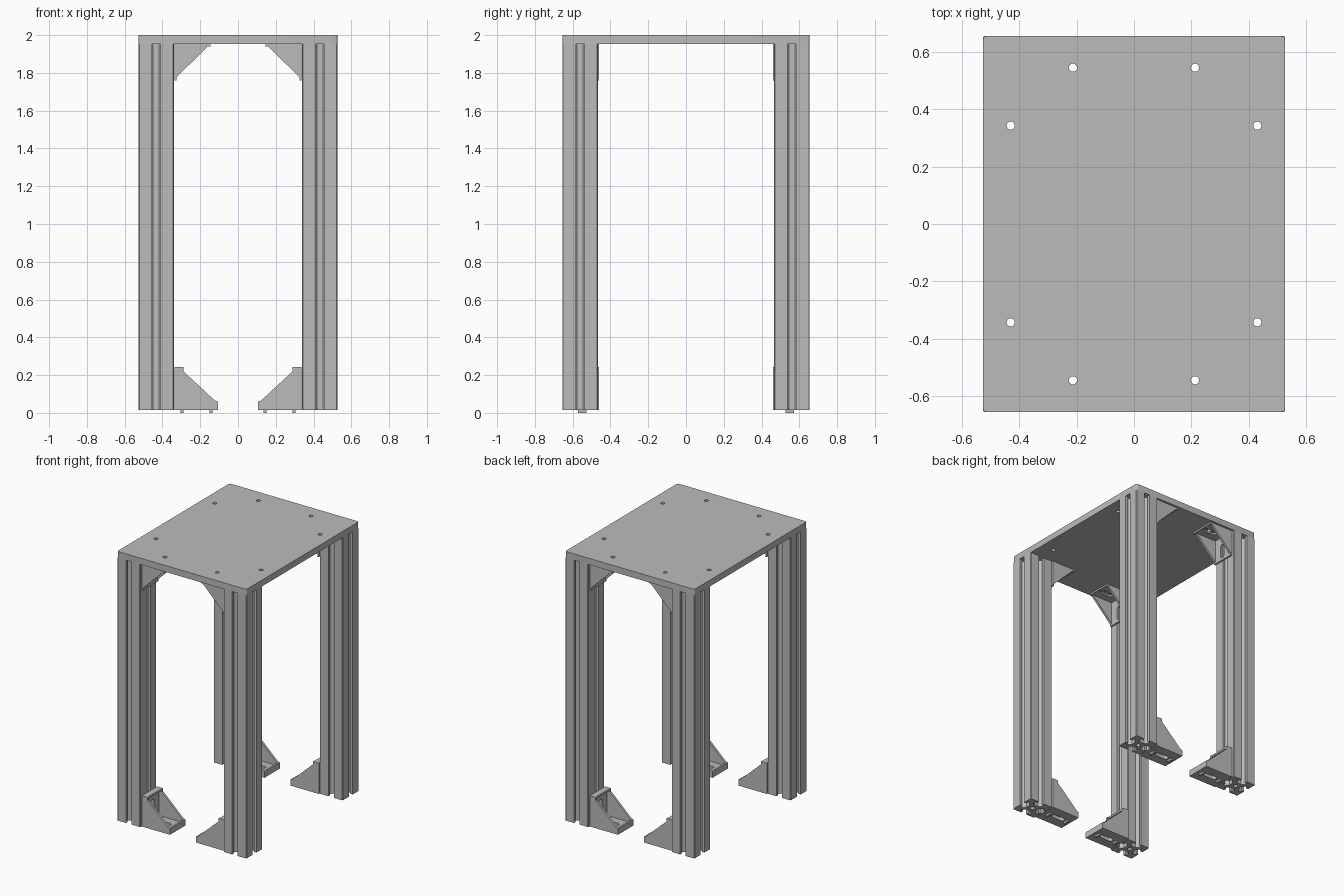
import bpy, bmesh, math
from mathutils import Matrix, Vector

if "Cube" in bpy.data.objects:
    bpy.data.objects.remove(bpy.data.objects["Cube"], do_unlink=True)

grey = bpy.data.materials.new("light grey metal")
grey.use_nodes = True
grey.diffuse_color = (0.5, 0.5, 0.5, 1)
grey.node_tree.nodes["Principled BSDF"].inputs["Base Color"].default_value = (0.5, 0.5, 0.5, 1)


def circle(x, y, r, n=24):
    return [(x + r * math.cos(math.tau * i / n), y + r * math.sin(math.tau * i / n)) for i in range(n)]


def rect(x0, x1, y0, y1):
    return [(x0, y0), (x1, y0), (x1, y1), (x0, y1)]


def rounded_rect(x, y, r, n=5):
    pts = []
    for q, (sx, sy) in enumerate([(1, 1), (-1, 1), (-1, -1), (1, -1)]):
        for i in range(n + 1):
            a = (q + i / n) * math.pi / 2
            pts.append((sx * (x - r) + r * math.cos(a), sy * (y - r) + r * math.sin(a)))
    return pts


def long_slot(x, y, length, r, n=8):
    """Outline of a slot with round ends, running along the first axis."""
    pts = []
    for side in (1, -1):
        for i in range(n + 1):
            a = math.pi * i / n - side * math.pi / 2
            pts.append((x + side * length / 2 + r * math.cos(a), y + r * math.sin(a)))
    return pts


def solid(bm, outlines, lo, hi, axes="xyz"):
    """Extrude outlines (inner ones become holes) from lo to hi; axes maps the result."""
    curve = bpy.data.curves.new("outline", 'CURVE')
    curve.dimensions, curve.fill_mode = '2D', 'BOTH'
    curve.extrude = (hi - lo) / 2
    for pts in outlines:
        sp = curve.splines.new('POLY')
        sp.points.add(len(pts) - 1)
        for p, (a, b) in zip(sp.points, pts):
            p.co = (a, b, 0, 1)
        sp.use_cyclic_u = True
    ob = bpy.data.objects.new("outline", curve)
    bpy.context.collection.objects.link(ob)
    dg = bpy.context.evaluated_depsgraph_get()
    me = bpy.data.meshes.new_from_object(ob.evaluated_get(dg))
    for v in me.vertices:
        c = (v.co.x, v.co.y, v.co.z + (lo + hi) / 2)
        v.co = Vector([c[axes.index(k)] for k in "xyz"])
    part = bmesh.new()
    part.from_mesh(me)
    bmesh.ops.remove_doubles(part, verts=part.verts, dist=1e-5)
    part.to_mesh(me)
    part.free()
    bm.from_mesh(me)
    bpy.data.meshes.remove(me)
    bpy.data.objects.remove(ob)
    bpy.data.curves.remove(curve)


def finish(bm, name, loc=(0, 0, 0), scale=(1, 1, 1)):
    bm.transform(Matrix.Translation(loc) @ Matrix.Diagonal((*scale, 1)))
    bmesh.ops.recalc_face_normals(bm, faces=bm.faces)
    me = bpy.data.meshes.new(name)
    bm.to_mesh(me)
    bm.free()
    for p in me.polygons:
        p.material_index = 0
    me.materials.clear()
    me.materials.append(grey)
    ob = bpy.data.objects.new(name, me)
    bpy.context.collection.objects.link(ob)
    bpy.ops.object.select_all(action='DESELECT')
    ob.select_set(True)
    bpy.context.view_layer.objects.active = ob
    bpy.ops.object.shade_smooth_by_angle(angle=math.radians(25))


# top plate with drilled holes
bm = bmesh.new()
holes = [circle(sx * x, sy * y, 0.014) for x, y in ((0.213, 0.545), (0.43, 0.343))
         for sx in (1, -1) for sy in (1, -1)]
solid(bm, [rounded_rect(0.527, 0.655, 0.014)] + holes, 1.953, 2)
finish(bm, "top_plate")

# slotted leg section: one corner, turned four times
half = [(0.04, 0.016), (0.062, 0.042), (0.074, 0.042), (0.074, 0.0225), (0.094, 0.0225), (0.094, 0.089)]
corner = half + [(b, a) for a, b in reversed(half)]
section = []
for turn in range(4):
    section += corner
    corner = [(-b, a) for a, b in corner]

# bracket side webs, measured from the leg face and from the flange face
foot_web = [(0, 0), (0.23, 0), (0.23, 0.045), (0.215, 0.05), (0.048, 0.205), (0.048, 0.227), (0, 0.227)]
top_web = [(0, 0), (0.192, 0), (0.192, 0.014), (0.176, 0.014), (0.012, 0.176), (0.012, 0.192), (0, 0.192)]


def bracket(name, web, thick, lip, nubs, sx, sy, z, up):
    bm = bmesh.new()
    long, tall, w = web[1][0], web[-1][1], 0.09
    for y0 in (-w, w - 0.016):
        solid(bm, [web], y0, y0 + 0.016, "xzy")
    inner = w - 0.016
    # flange and upright, each with a long slot
    solid(bm, [rect(0, long, -inner, inner), long_slot(0.122, 0, 0.07, 0.018)], 0, thick)
    solid(bm, [[(b, a) for a, b in rect(-inner, inner, thick, tall)],
               long_slot(0.122, 0, 0.07, 0.018)], 0, thick, "zyx")
    if lip:
        solid(bm, [rect(long - 0.014, long, -inner, inner)], thick, lip)
        solid(bm, [rect(thick, lip, -inner, inner)], tall - 0.014, tall)
    # locating nubs under the flange
    if nubs:
        for x in (0.04, 0.195):
            solid(bm, [rect(x - 0.008, x + 0.008, -0.022, 0.022)], -0.015, 0)
    finish(bm, name, (sx * 0.337, sy * 0.55, z), (-sx, sy, up))


for sx, side in ((1, "left"), (-1, "right")):
    for sy, end in ((-1, "front"), (1, "back")):
        tag = f"{end}_{side}"
        bm = bmesh.new()
        solid(bm, [section, circle(0, 0, 0.016, 16)], 0.015, 1.953)
        finish(bm, f"{tag}_leg", (sx * 0.433, sy * 0.561, 0))
        bracket(f"{tag}_foot_bracket", foot_web, 0.025, 0.045, True, sx, sy, 0.015, 1)
        bracket(f"{tag}_top_bracket", top_web, 0.012, 0, False, sx, sy, 1.953, -1)
